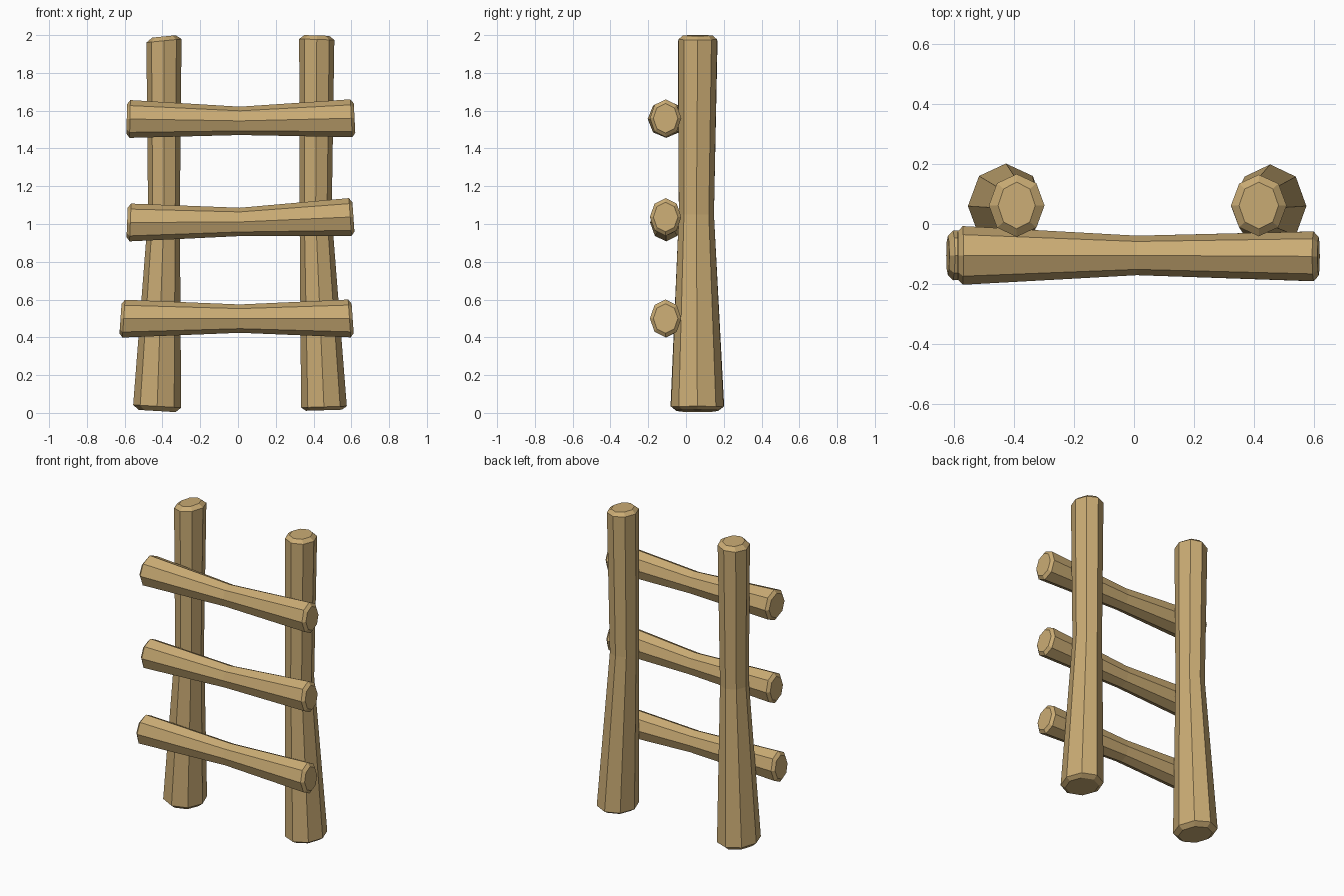
import bpy, bmesh, math

if "Cube" in bpy.data.objects:
    bpy.data.objects.remove(bpy.data.objects["Cube"])

wood = bpy.data.materials.new("tan_wood")
wood.diffuse_color = (0.59, 0.41, 0.175, 1)
wood.use_nodes = True
wood.node_tree.nodes["Principled BSDF"].inputs["Base Color"].default_value = wood.diffuse_color


def log(name, axis, rings, sides=8):
    """Loft an eight-sided log. Ring: (position along axis, cross centre, y centre,
    cross radius, y radius, tilt), where cross is x for posts and z for rungs."""
    bm = bmesh.new()
    loops = []
    for t, c, y, rc, ry, tilt in rings:
        loop = []
        for i in range(sides):
            a = 2 * math.pi * i / sides
            d = rc * math.cos(a)
            along, cross, yy = t + tilt * d, c + d, y + ry * math.sin(a)
            co = (cross, yy, along) if axis == 'Z' else (along, yy, cross)
            loop.append(bm.verts.new(co))
        loops.append(loop)
    for lo, hi in zip(loops, loops[1:]):
        for i in range(sides):
            j = (i + 1) % sides
            bm.faces.new((lo[i], lo[j], hi[j], hi[i]))
    bm.faces.new(loops[0])
    bm.faces.new(loops[-1])
    bmesh.ops.recalc_face_normals(bm, faces=bm.faces)
    me = bpy.data.meshes.new(name)
    bm.to_mesh(me)
    bm.free()
    me.materials.append(wood)
    bpy.context.collection.objects.link(bpy.data.objects.new(name, me))


# Upright posts, flared at the foot, with bevelled ends
log("left_post", 'Z', [
    (0.010, -0.428, 0.06, 0.098, 0.110, -0.06),
    (0.035, -0.428, 0.06, 0.127, 0.142, -0.06),
    (1.050, -0.392, 0.055, 0.084, 0.093, 0),
    (1.970, -0.392, 0.062, 0.093, 0.105, 0.10),
    (1.993, -0.392, 0.062, 0.062, 0.078, 0.10)])
log("right_post", 'Z', [
    (0.014, 0.455, 0.06, 0.095, 0.108, 0.03),
    (0.032, 0.455, 0.06, 0.121, 0.139, 0.03),
    (1.050, 0.411, 0.055, 0.085, 0.093, 0),
    (1.977, 0.417, 0.062, 0.093, 0.103, -0.03),
    (1.998, 0.417, 0.062, 0.066, 0.078, -0.03)])

# Rungs, pinched in the middle:
# name, (left x, z, y radius, tilt), middle z, (right x, z, y radius, tilt)
rungs = [
    ("top_rung", (-0.572, 1.556, 0.098, 0.02), 1.546, (0.60, 1.560, 0.083, -0.05)),
    ("middle_rung", (-0.570, 1.008, 0.085, 0.04), 1.011, (0.594, 1.037, 0.083, -0.07)),
    ("bottom_rung", (-0.605, 0.499, 0.083, 0.07), 0.499, (0.590, 0.500, 0.083, -0.07)),
]
for name, (xl, zl, yl, tl), zm, (xr, zr, yr, tr) in rungs:
    log(name, 'X', [
        (xl - 0.017, zl, -0.105, 0.078, yl - 0.018, tl),
        (xl, zl, -0.105, 0.1, yl, tl),
        (0.01, zm, -0.105, 0.075, 0.066, 0),
        (xr, zr, -0.108, 0.1, yr, tr),
        (xr + 0.017, zr, -0.108, 0.078, yr - 0.018, tr)])
